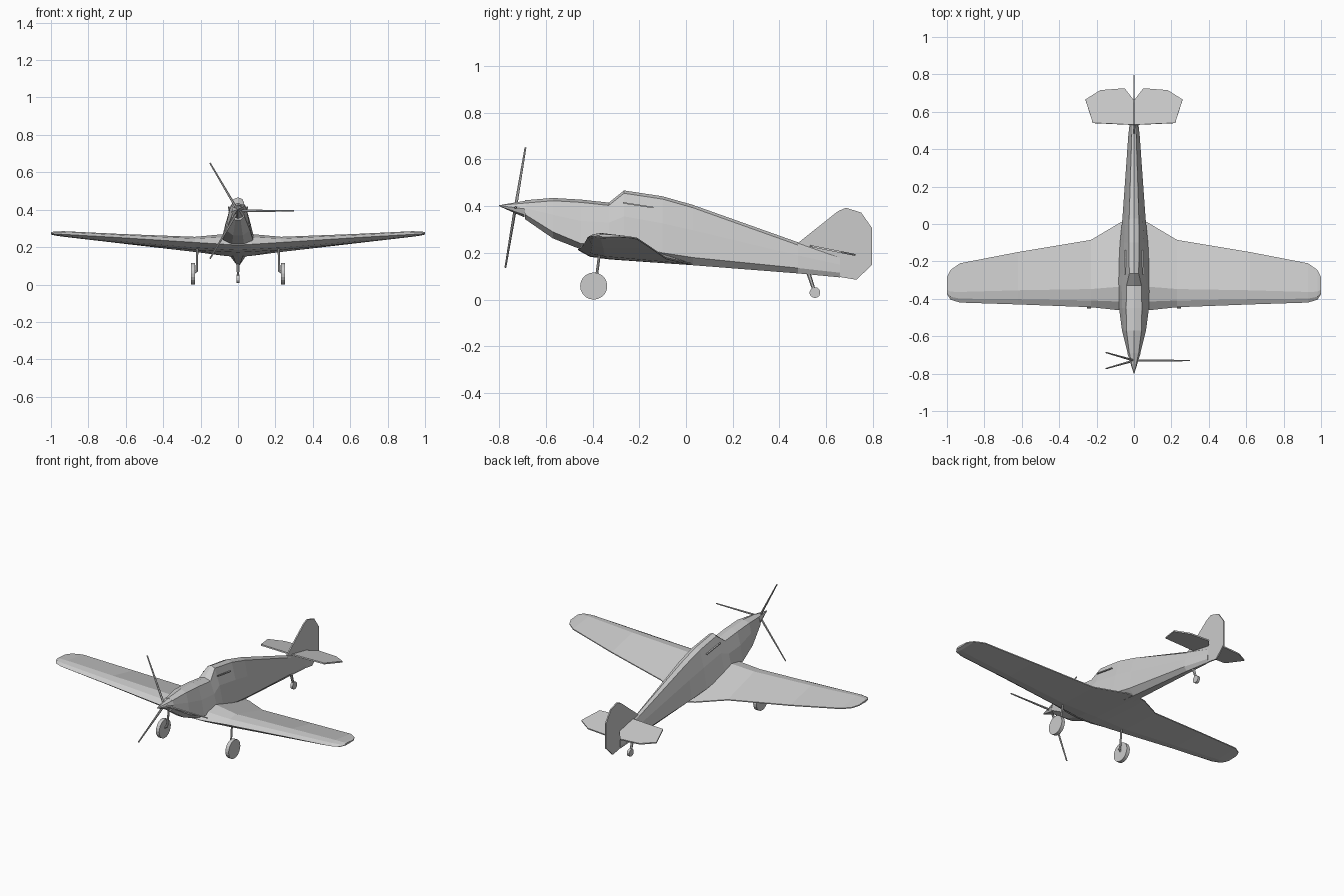
import bpy
import bmesh
import math
from mathutils import Vector, Matrix

default = bpy.data.objects.get("Cube")
if default:
    bpy.data.objects.remove(default, do_unlink=True)

# One bare light grey finish for the whole aircraft
grey = bpy.data.materials.new("light grey")
colour = (0.6, 0.6, 0.6, 1)
grey.diffuse_color = colour
grey.use_nodes = True
grey.node_tree.nodes["Principled BSDF"].inputs["Base Color"].default_value = colour


def finish(name, bm, mirrored=False):
    """Turn a bmesh into a named, flat shaded object."""
    bmesh.ops.recalc_face_normals(bm, faces=bm.faces)
    mesh = bpy.data.meshes.new(name)
    bm.to_mesh(mesh)
    bm.free()
    mesh.materials.append(grey)
    obj = bpy.data.objects.new(name, mesh)
    bpy.context.collection.objects.link(obj)
    if mirrored:
        obj.modifiers.new("Mirror", "MIRROR").use_axis = (True, False, False)
    return obj


def loft(name, rings, mirrored=False, cap_start=True):
    """Skin a row of closed rings with equal point counts."""
    bm = bmesh.new()
    rows = [[bm.verts.new(p) for p in ring] for ring in rings]
    count = len(rows[0])
    for a, b in zip(rows, rows[1:]):
        for i in range(count):
            j = (i + 1) % count
            bm.faces.new((a[i], a[j], b[j], b[i]))
    if cap_start:
        bm.faces.new(rows[0])
    bm.faces.new(rows[-1])
    return finish(name, bm, mirrored)


def plate(name, outline, thickness, mirrored=False):
    """Extrude an outline to a slab centred on the outline plane."""
    pts = [Vector(p) for p in outline]
    normal = (pts[1] - pts[0]).cross(pts[2] - pts[0]).normalized() * thickness / 2
    return loft(name, [[p - normal for p in pts], [p + normal for p in pts]], mirrored)


def rod(name, start, end, r_start, r_end, sides=6, mirrored=False):
    """Cylinder or cone between two points."""
    start, end = Vector(start), Vector(end)
    axis = end - start
    bm = bmesh.new()
    place = Matrix.Translation((start + end) / 2) @ axis.to_track_quat("Z", "Y").to_matrix().to_4x4()
    bmesh.ops.create_cone(bm, cap_ends=True, segments=sides, radius1=r_start,
                          radius2=r_end, depth=axis.length, matrix=place)
    return finish(name, bm, mirrored)


def body_ring(y, top, bottom, w_top, w_side, chine):
    """Faceted body section: ridge, top edge, shoulder, chine and keel."""
    edge = top - 0.012
    shoulder = edge + (chine - edge) * 0.45
    half = [(w_top, edge), (w_top + (w_side - w_top) * 0.55, shoulder),
            (w_side, chine), (w_side * 0.4, bottom)]
    return ([(0, y, top)] + [(x, y, z) for x, z in half]
            + [(-x, y, z) for x, z in reversed(half)])


# Fuselage: y, ridge height, keel height, top half width, side half width, chine height
loft("fuselage", [body_ring(*s) for s in (
    (-0.69, 0.425, 0.345, 0.025, 0.034, 0.365),
    (-0.57, 0.435, 0.262, 0.040, 0.064, 0.29),
    (-0.45, 0.428, 0.215, 0.042, 0.08, 0.24),
    (-0.33, 0.415, 0.187, 0.040, 0.088, 0.24),
    (-0.265, 0.467, 0.175, 0.025, 0.084, 0.235),
    (-0.1, 0.442, 0.158, 0.027, 0.075, 0.20),
    (0.03, 0.405, 0.147, 0.026, 0.062, 0.18),
    (0.48, 0.245, 0.112, 0.012, 0.03, 0.135),
    (0.66, 0.19, 0.095, 0.004, 0.008, 0.115))])

# Canopy frame strips along the cockpit sides
plate("canopy_rail", [(0.049, -0.27, 0.417), (0.046, -0.14, 0.397),
                      (0.046, -0.14, 0.391), (0.049, -0.27, 0.411)], 0.008, True)


def wing_ring(x, lead, trail, z_lead, z_trail, z_top, z_bottom):
    """Wing section: leading edge, upper crown, trailing edge, lower crown."""
    chord = trail - lead
    crown = lead + chord * 0.27
    nose = lead + chord * 0.1
    return [(x, lead, z_lead), (x, nose, z_lead + (z_top - z_lead) * 0.7),
            (x, crown, z_top), (x, trail, z_trail + 0.003),
            (x, trail, z_trail - 0.003), (x, crown, z_bottom),
            (x, nose, z_lead + (z_bottom - z_lead) * 0.7)]


# Wing: one side lofted from root to rounded tip, then mirrored
loft("wing", [wing_ring(*s) for s in (
    (0, -0.46, 0.03, 0.21, 0.15, 0.27, 0.172),
    (0.07, -0.462, 0.01, 0.215, 0.156, 0.27, 0.175),
    (0.23, -0.445, -0.085, 0.225, 0.177, 0.255, 0.185),
    (0.62, -0.43, -0.15, 0.25, 0.222, 0.27, 0.222),
    (0.93, -0.42, -0.21, 0.268, 0.262, 0.285, 0.255),
    (0.98, -0.405, -0.245, 0.271, 0.268, 0.284, 0.262),
    (1, -0.375, -0.285, 0.274, 0.272, 0.28, 0.268))], True, cap_start=False)

# Tail surfaces
plate("tail_fin", [(0, 0.47, 0.235), (0, 0.65, 0.378), (0, 0.685, 0.393),
                   (0, 0.75, 0.372), (0, 0.797, 0.305), (0, 0.797, 0.15),
                   (0, 0.73, 0.085), (0, 0.64, 0.1)], 0.008)
tail_outline = [(0, 0.53), (0.22, 0.54), (0.26, 0.665), (0.18, 0.715),
                (0.05, 0.725), (0, 0.66)]
plate("tailplane", [(x, y, 0.23 - (y - 0.53) * 0.2) for x, y in tail_outline], 0.008, True)

# Spinner and three slim propeller blades on a slightly tilted shaft
rod("spinner", (0, -0.688, 0.388), (0, -0.8, 0.402), 0.036, 0.002, 8)
hub = Vector((0, -0.73, 0.394))
tilt = Matrix.Rotation(math.radians(-9.5), 3, "X")
for i in range(3):
    angle = math.radians(120 * i)
    reach = tilt @ Vector((math.cos(angle), 0, math.sin(angle)))
    rod(f"propeller_blade_{i + 1}", hub, hub + reach * 0.3, 0.007, 0.004)

# Main landing gear
rod("main_wheel", (0.23, -0.395, 0.058), (0.252, -0.395, 0.058), 0.058, 0.058, 20, True)
rod("main_strut", (0.221, -0.387, 0.07), (0.217, -0.368, 0.21), 0.006, 0.006, 8, True)
rod("main_axle", (0.218, -0.392, 0.075), (0.236, -0.395, 0.06), 0.006, 0.006, 8, True)

# Tail wheel
rod("tail_wheel", (-0.008, 0.552, 0.03), (0.008, 0.552, 0.03), 0.023, 0.023, 14)
rod("tail_strut", (0, 0.548, 0.04), (0, 0.522, 0.12), 0.007, 0.009, 6)
